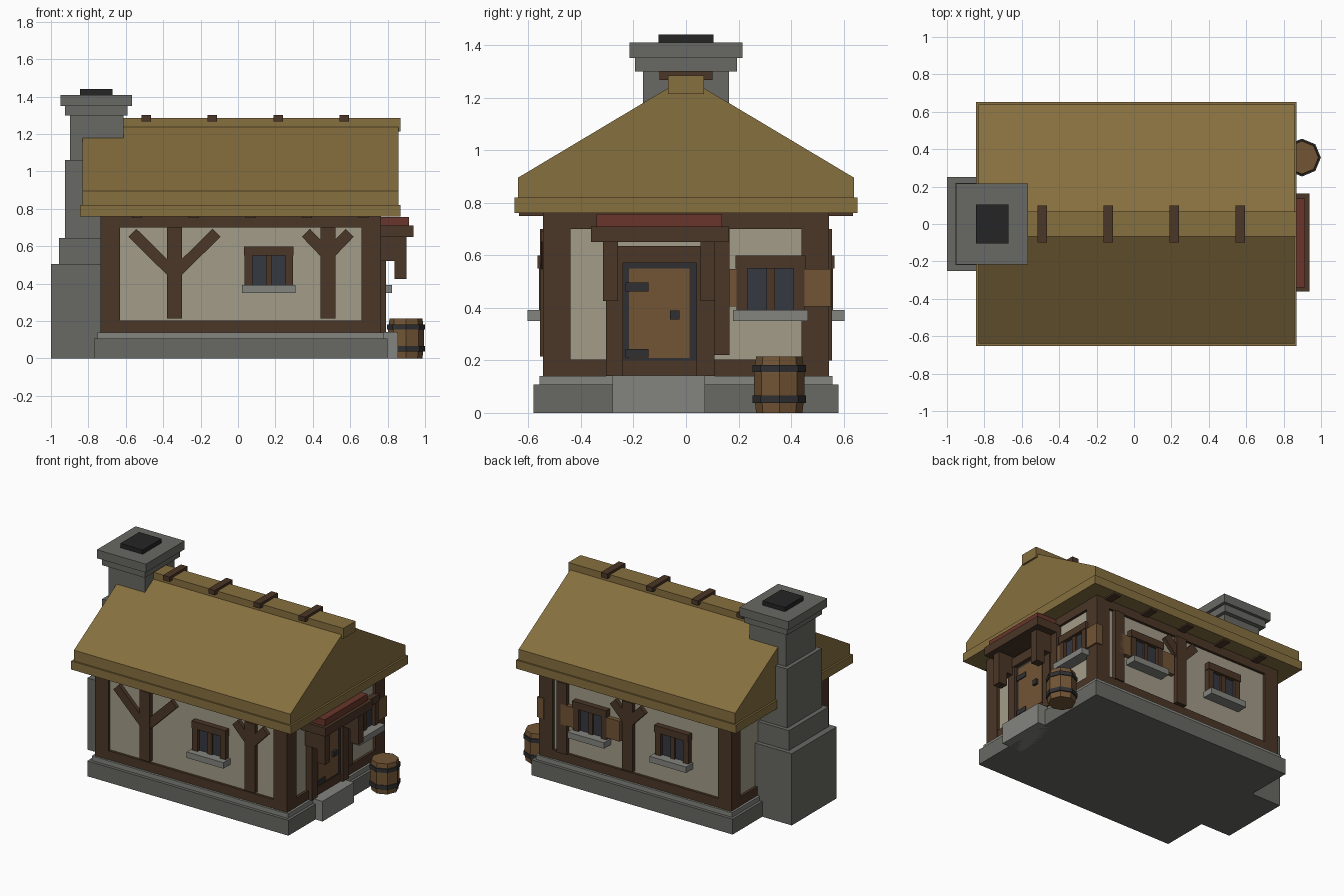
import bpy, bmesh, math
from mathutils import Vector

if "Cube" in bpy.data.objects:
    bpy.data.objects.remove(bpy.data.objects["Cube"])


def mat(name, r, g, b):
    m = bpy.data.materials.new(name)
    m.diffuse_color = (r, g, b, 1)
    m.use_nodes = True
    m.node_tree.nodes["Principled BSDF"].inputs["Base Color"].default_value = m.diffuse_color
    return m


STONE = mat("stone", 0.14, 0.14, 0.125)
PALE = mat("pale_stone", 0.23, 0.23, 0.21)
TIMBER = mat("timber", 0.07, 0.037, 0.02)
PLANK = mat("plank", 0.17, 0.09, 0.036)
PLASTER = mat("plaster", 0.37, 0.335, 0.25)
THATCH = mat("thatch", 0.24, 0.16, 0.05)
IRON = mat("iron", 0.03, 0.03, 0.033)
GLASS = mat("glass", 0.035, 0.04, 0.052)
SOOT = mat("soot", 0.018, 0.018, 0.018)
RED = mat("red_tile", 0.14, 0.036, 0.024)


def finish(name, bm, m):
    bmesh.ops.recalc_face_normals(bm, faces=bm.faces)
    me = bpy.data.meshes.new(name)
    bm.to_mesh(me)
    bm.free()
    ob = bpy.data.objects.new(name, me)
    me.materials.append(m)
    bpy.context.collection.objects.link(ob)
    return ob


def prism(name, near, far, m):
    """Solid between two matching polygons."""
    bm = bmesh.new()
    a = [bm.verts.new(p) for p in near]
    b = [bm.verts.new(p) for p in far]
    bm.faces.new(a)
    bm.faces.new(b)
    n = len(a)
    for i in range(n):
        j = (i + 1) % n
        bm.faces.new((a[i], a[j], b[j], b[i]))
    return finish(name, bm, m)


def box(name, x0, x1, y0, y1, z0, z1, m):
    r = [(x0, y0), (x1, y0), (x1, y1), (x0, y1)]
    return prism(name, [(x, y, z0) for x, y in r], [(x, y, z1) for x, y in r], m)


# Wall coordinates: u along the wall, d outward from the plaster
WALLS = {"front": lambda u, d, z: (u, -0.525 - d, z),
         "back": lambda u, d, z: (u, 0.525 + d, z),
         "right": lambda u, d, z: (0.745 + d, u, z)}


def on_wall(name, wall, u0, u1, z0, z1, d, m, d0=-0.02):
    f = WALLS[wall]
    q = [(u0, z0), (u1, z0), (u1, z1), (u0, z1)]
    return prism(name, [f(u, d0, z) for u, z in q], [f(u, d, z) for u, z in q], m)


def brace(wall, p, q, w=0.06, d=0.027):
    f = WALLS[wall]
    p, q = Vector(p), Vector(q)
    t = (q - p).normalized()
    n = Vector((-t.y, t.x)) * w / 2
    c = [p - n, q - n, q + n, p + n]
    prism(wall + "_brace", [f(v.x, -0.02, v.y) for v in c], [f(v.x, d, v.y) for v in c], TIMBER)


def branching_post(wall, u, zj, reach):
    on_wall(wall + "_post", wall, u - 0.04, u + 0.04, 0.215, 0.70, 0.03, TIMBER)
    for s in (-1, 1):
        brace(wall, (u, zj), (u + s * reach, 0.672))


def window(wall, c, shutters=False):
    n = wall + "_window_"
    on_wall(n + "glass", wall, c - 0.1, c + 0.1, 0.39, 0.56, 0.012, GLASS)
    for a, b in ((-0.13, -0.088), (0.088, 0.13)):
        on_wall(n + "jamb", wall, c + a, c + b, 0.385, 0.56, 0.035, TIMBER)
    on_wall(n + "mullion", wall, c - 0.016, c + 0.016, 0.385, 0.56, 0.025, TIMBER)
    on_wall(n + "lintel", wall, c - 0.133, c + 0.133, 0.55, 0.6, 0.04, TIMBER)
    on_wall(n + "sill", wall, c - 0.143, c + 0.143, 0.35, 0.392, 0.078, PALE)
    if shutters:
        for s in (-1, 1):
            u = c + s * 0.18
            on_wall(n + "shutter", wall, u - 0.05, u + 0.05, 0.405, 0.548, 0.03, PLANK)


# Foundation, step and plaster core
box("foundation", -0.77, 0.8, -0.58, 0.58, 0, 0.108, STONE)
box("foundation_ledge", -0.75, 0.78, -0.558, 0.558, 0.108, 0.14, PALE)
box("door_step", 0.7, 0.855, -0.28, 0.073, 0, 0.142, PALE)
box("plaster_walls", -0.715, 0.745, -0.525, 0.525, 0.14, 0.76, PLASTER)

# Timber frame
for x0, x1 in ((-0.735, -0.63), (0.66, 0.765)):
    for y0, y1 in ((-0.545, -0.44), (0.44, 0.545)):
        box("corner_post", x0, x1, y0, y1, 0.14, 0.76, TIMBER)
for z0, z1 in ((0.14, 0.203), (0.70, 0.76)):
    for s in (-1, 1):
        ys = sorted((s * 0.5, s * 0.543))
        box("long_beam", -0.73, 0.76, *ys, z0, z1, TIMBER)
    for x0, x1 in ((-0.733, -0.7), (0.72, 0.763)):
        box("side_beam", x0, x1, -0.54, 0.54, z0, z1, TIMBER)

# Front and back wall timbers and windows
branching_post("front", -0.34, 0.45, 0.225)
branching_post("front", 0.48, 0.55, 0.117)
window("front", 0.165)
branching_post("back", 0.07, 0.55, 0.117)
on_wall("back_side_post", "back", 0.545, 0.62, 0.2, 0.70, 0.03, TIMBER)
window("back", 0.36, True)
window("back", -0.28)
window("right", 0.322, True)
on_wall("right_post", "right", 0.105, 0.165, 0.22, 0.70, 0.036, TIMBER)

# Door
on_wall("door_iron_frame", "right", -0.24, 0.04, 0.2, 0.572, 0.025, IRON)
on_wall("door_leaf", "right", -0.217, 0.014, 0.208, 0.55, 0.03, PLANK)
on_wall("door_threshold", "right", -0.25, 0.06, 0.14, 0.2, 0.03, TIMBER)
for z in (0.21, 0.462):
    on_wall("door_hinge", "right", -0.23, -0.142, z, z + 0.034, 0.037, IRON)
on_wall("door_handle", "right", -0.06, -0.025, 0.355, 0.39, 0.047, IRON)
for y0, y1 in ((-0.305, -0.24), (0.04, 0.108)):
    on_wall("door_jamb", "right", y0, y1, 0.14, 0.635, 0.045, TIMBER)
on_wall("door_lintel", "right", -0.26, 0.06, 0.57, 0.635, 0.05, TIMBER)

# Door canopy on brackets
for y in (-0.287, 0.083):
    box("canopy_bracket", 0.74, 0.9, y - 0.028, y + 0.028, 0.52, 0.655, TIMBER)
    box("bracket_drop", 0.837, 0.9, y - 0.028, y + 0.028, 0.425, 0.525, TIMBER)
box("canopy_base", 0.74, 0.937, -0.362, 0.163, 0.65, 0.71, TIMBER)
box("canopy_top", 0.74, 0.915, -0.34, 0.137, 0.71, 0.757, RED)

# Roof
box("eaves_band", -0.845, 0.87, -0.652, 0.652, 0.76, 0.82, THATCH)
gable = [(-0.64, 0.81), (0.64, 0.81), (0.64, 0.895), (0, 1.277), (-0.64, 0.895)]
prism("thatch_roof", [(-0.832, y, z) for y, z in gable], [(0.857, y, z) for y, z in gable], THATCH)
box("ridge_cap", -0.8, 0.87, -0.068, 0.068, 1.213, 1.285, THATCH)
for i in range(4):
    x = -0.49 + i * 0.353
    box("ridge_tie", x - 0.025, x + 0.025, -0.1, 0.1, 1.268, 1.302, TIMBER)
for i in range(5):
    x = -0.54 + i * 0.303
    for s in (-1, 1):
        box("rafter_tail", x - 0.027, x + 0.027, *sorted((s * 0.52, s * 0.635)), 0.75, 0.765, TIMBER)

# Chimney tiers: x0, x1, half depth, z0, z1
tiers = [(-1, -0.7, 0.25, 0, 0.505, STONE), (-0.957, -0.68, 0.22, 0.505, 0.645, STONE),
         (-0.925, -0.65, 0.193, 0.645, 1.06, STONE), (-0.897, -0.612, 0.164, 1.06, 1.3, STONE),
         (-0.925, -0.59, 0.195, 1.3, 1.35, STONE), (-0.95, -0.568, 0.216, 1.35, 1.41, STONE),
         (-0.845, -0.67, 0.105, 1.41, 1.44, SOOT)]
for x0, x1, h, z0, z1, m in tiers:
    box("chimney_tier", x0, x1, -h, h, z0, z1, m)


# Eight-sided barrel with hoops
def octagon_stack(name, rings, m):
    bm = bmesh.new()
    loops = [[bm.verts.new((0.898 + r * math.cos(k * math.pi / 4), 0.355 + r * math.sin(k * math.pi / 4), z))
              for k in range(8)] for r, z in rings]
    bm.faces.new(loops[0])
    bm.faces.new(loops[-1])
    for a, b in zip(loops, loops[1:]):
        for k in range(8):
            j = (k + 1) % 8
            bm.faces.new((a[k], a[j], b[j], b[k]))
    finish(name, bm, m)


octagon_stack("barrel", [(0.088, 0), (0.096, 0.07), (0.096, 0.15), (0.088, 0.215)], PLANK)
for z in (0.038, 0.155):
    octagon_stack("barrel_hoop", [(0.101, z), (0.101, z + 0.028)], IRON)
